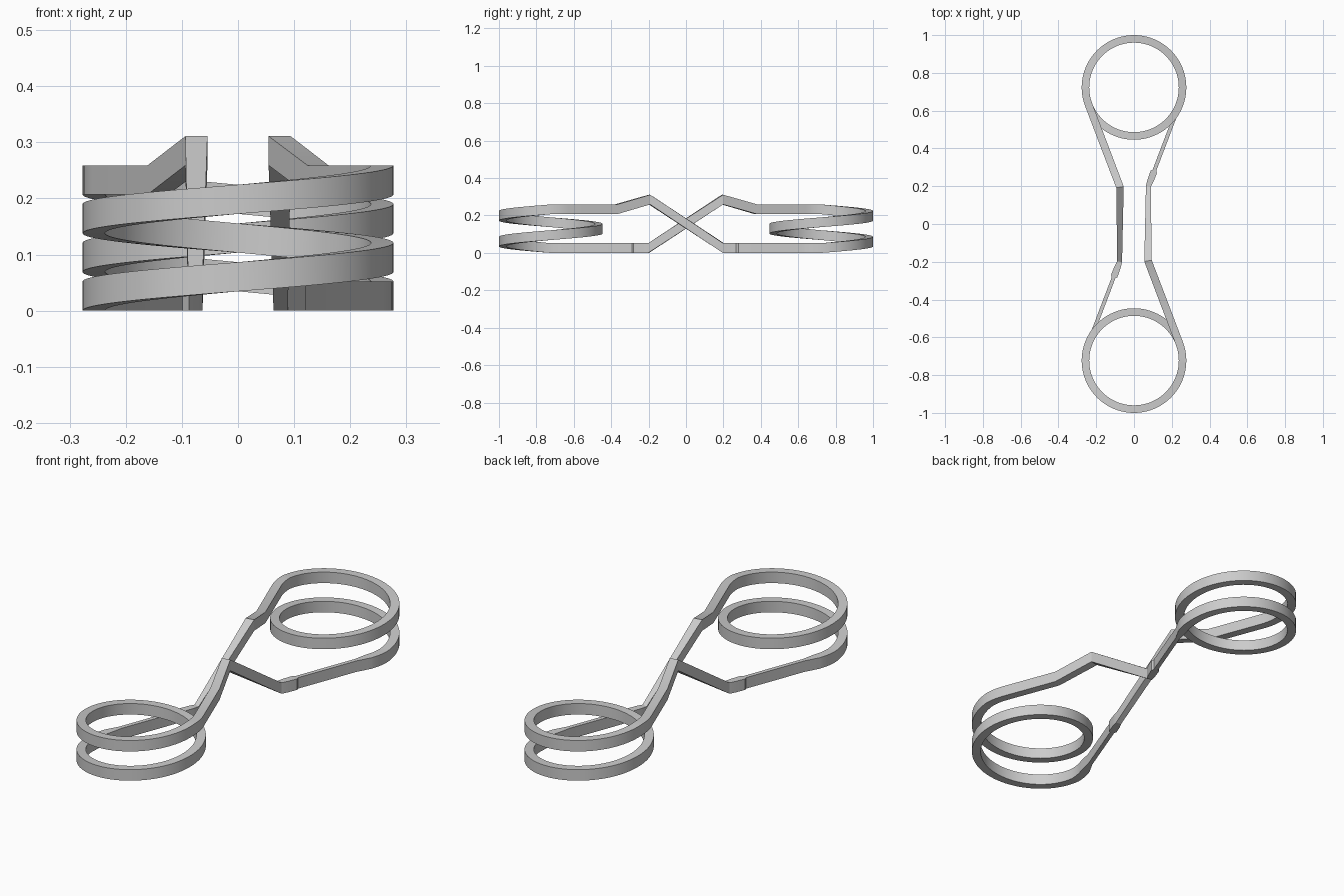
import bpy, math
from mathutils import Vector

if "Cube" in bpy.data.objects:
    bpy.data.objects.remove(bpy.data.objects["Cube"])

R, CY, W, H, TOP = 0.257, 0.723, 0.04, 0.052, 0.207
A = math.asin(R / CY)              # angle of the straight arms
L = math.sqrt(CY * CY - R * R)     # arm length to the tangent point


def arm(sign, y, z, w):
    return (sign * y * math.tan(A), y, z, w)


def coil(a, z):
    return (R * math.cos(a), CY + R * math.sin(a), z, W)


# Half of the loop: upper arm, coil, lower arm as (x, y, z, width)
half = [arm(-1, y, z, W) for y, z in ((0.195, TOP + H), (0.375, TOP))]
half += [coil(math.pi + A * (1 - i / 5), TOP) for i in range(5)]
N = 120
half += [coil(math.pi - 3 * math.pi * i / N, TOP * (1 - i / N)) for i in range(N + 1)]
half += [coil(-A * i / 5, 0) for i in range(1, 6)]
half += [arm(1, y, 0, w) for y, w in
         ((0.57, 0.02), (0.285, 0.02), (0.275, 0.036), (0.23, 0.034), (0.2, 0.026))]

# The second half is the first turned 180 degrees about z
path = half + [(-x, -y, z, w) for x, y, z, w in half]

# Sweep an upright rectangular section along the closed path
verts, faces = [], []
n = len(path)
for i, (x, y, z, w) in enumerate(path):
    p, q = path[i - 1], path[(i + 1) % n]
    d1 = Vector((x - p[0], y - p[1])).normalized()
    d2 = Vector((q[0] - x, q[1] - y)).normalized()
    t = (d1 + d2).normalized()
    sx, sy = t.y * w / 2, -t.x * w / 2
    verts += [(x - sx, y - sy, z), (x + sx, y + sy, z),
              (x + sx, y + sy, z + H), (x - sx, y - sy, z + H)]
    j = (i + 1) % n
    for k in range(4):
        m = (k + 1) % 4
        faces.append((i * 4 + k, i * 4 + m, j * 4 + m, j * 4 + k))

mesh = bpy.data.meshes.new("coiled_band")
mesh.from_pydata(verts, [], faces)
import bmesh
bm = bmesh.new()
bm.from_mesh(mesh)
bmesh.ops.recalc_face_normals(bm, faces=bm.faces)
bm.to_mesh(mesh)
bm.free()
obj = bpy.data.objects.new("coiled_band", mesh)
bpy.context.collection.objects.link(obj)
bpy.context.view_layer.objects.active = obj
obj.select_set(True)
bpy.ops.object.shade_smooth_by_angle(angle=math.radians(20))
